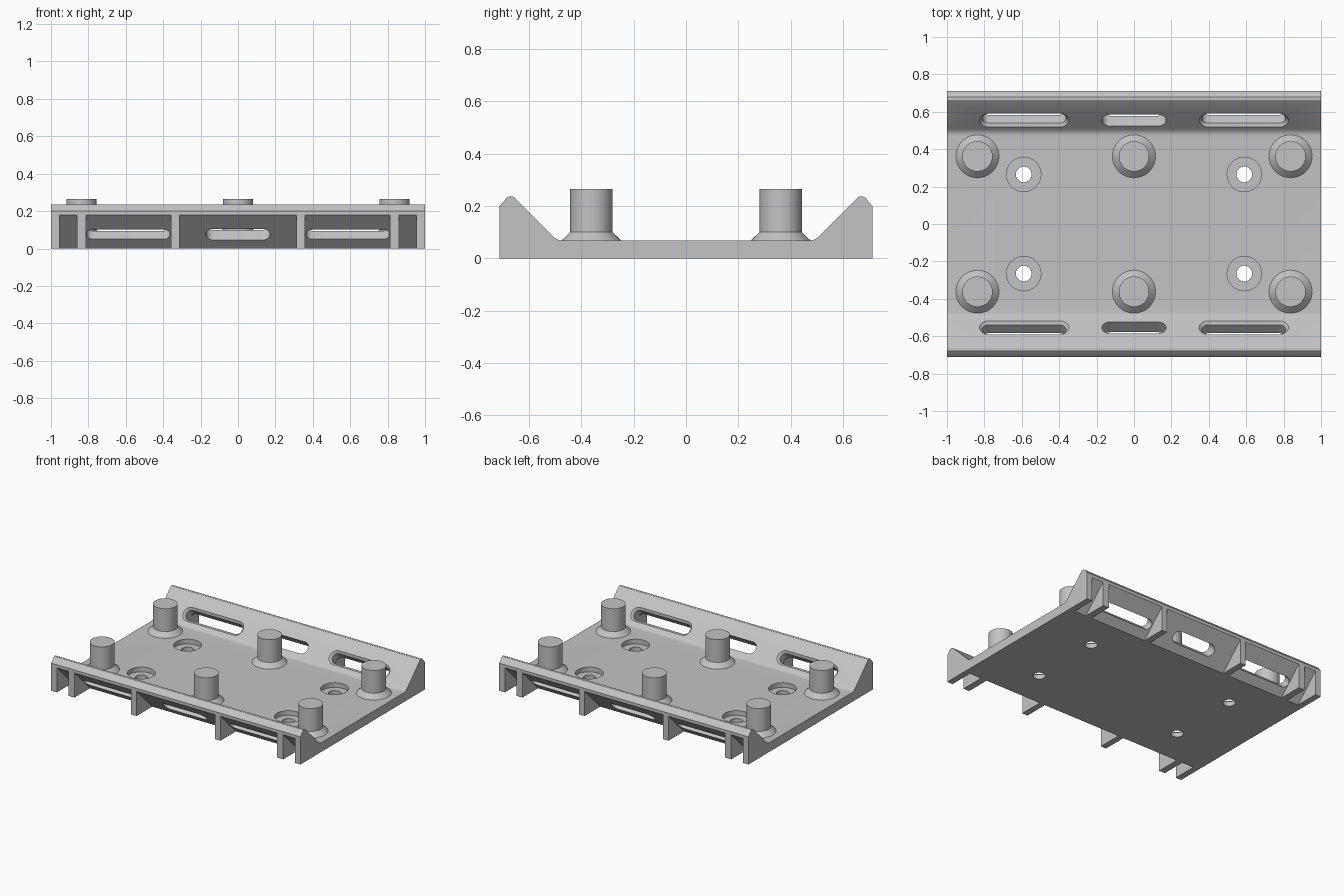
import bpy, bmesh, math
from math import sin, cos, pi
from mathutils import Vector

if "Cube" in bpy.data.objects:
    bpy.data.objects.remove(bpy.data.objects["Cube"])

grey = bpy.data.materials.new("plain grey")
grey.use_nodes = True
grey.diffuse_color = (0.55, 0.55, 0.55, 1)
grey.node_tree.nodes["Principled BSDF"].inputs["Base Color"].default_value = grey.diffuse_color

FLOOR = 0.067      # top of the base plate
SLOPE = 0.424      # inner wall surface: z = |y| - SLOPE
UNDER = 0.534      # outer wall underside: z = |y| - UNDER
R2 = math.sqrt(0.5)


def loft(bm, rings):
    """Closed solid through rings of equal point count."""
    loops = [[bm.verts.new(p) for p in ring] for ring in rings]
    n = len(loops[0])
    faces = [bm.faces.new(loops[0]), bm.faces.new(loops[-1])]
    for a, b in zip(loops, loops[1:]):
        for i in range(n):
            j = (i + 1) % n
            faces.append(bm.faces.new((a[i], a[j], b[j], b[i])))
    bmesh.ops.recalc_face_normals(bm, faces=faces)


def finish(bm, name):
    mesh = bpy.data.meshes.new(name)
    bm.to_mesh(mesh)
    bm.free()
    mesh.materials.append(grey)
    ob = bpy.data.objects.new(name, mesh)
    bpy.context.collection.objects.link(ob)
    return ob


def extrude_x(bm, profile, x0, x1):
    loft(bm, [[(x, y, z) for y, z in profile] for x in (x0, x1)])


def lathe(bm, x, y, steps, n=48):
    loft(bm, [[(x + r * cos(2 * pi * i / n), y + r * sin(2 * pi * i / n), z)
               for i in range(n)] for r, z in steps])


def slot(bm, x, side, sections, n=16):
    """Rounded slot square to the sloped wall; sections are (half length, half width, height)."""
    centre = Vector((x, side * 0.554, 0.554 - SLOPE))
    along = Vector((0, side * R2, R2))
    normal = Vector((0, -side * R2, R2))
    rings = []
    for length, width, height in sections:
        ring = []
        for end in (0, 1):
            cx = (length - width) * (1 - 2 * end)
            for i in range(n + 1):
                a = -pi / 2 + pi * end + pi * i / n
                ring.append(centre + Vector((cx + width * cos(a), 0, 0))
                            + along * width * sin(a) + normal * height)
        rings.append(ring)
    loft(bm, rings)


def cut(target, bm, name):
    cutter = finish(bm, name)
    cutter.hide_render = True
    mod = target.modifiers.new(name, 'BOOLEAN')
    mod.operation = 'DIFFERENCE'
    mod.solver = 'EXACT'
    mod.object = cutter
    bpy.context.view_layer.objects.active = target
    bpy.ops.object.modifier_apply(modifier=name)
    bpy.data.objects.remove(cutter)


def smooth(ob):
    bpy.ops.object.select_all(action='DESELECT')
    ob.select_set(True)
    bpy.context.view_layer.objects.active = ob
    bpy.ops.object.shade_smooth_by_angle(angle=math.radians(30))


# Tray: base plate and two sloped walls with a filleted foot
fillet = 0.05
start = SLOPE + FLOOR - fillet * math.tan(pi / 8)
half = [(start + fillet * sin(a), FLOOR + fillet * (1 - cos(a)))
        for a in (pi / 4 * i / 6 for i in range(7))]
half += [(0.656, 0.232), (0.662, 0.236), (0.678, 0.236), (0.684, 0.232), (0.712, 0.2), (0.712, 0)]
profile = half + [(-y, z) for y, z in reversed(half)]
bm = bmesh.new()
extrude_x(bm, profile, -1, 1)
tray = finish(bm, "tray")

# Pockets between the outer ribs, and stepped screw holes
bm = bmesh.new()
wedge = [(UNDER - 0.02, -0.02), (0.75, 0.75 - UNDER), (0.75, -0.02)]
for side in (-1, 1):
    edge = [(side * y, z) for y, z in wedge]
    extrude_x(bm, edge, -0.314, 0.314)
    for s in (-1, 1):
        extrude_x(bm, edge, s * 0.358, s * 0.813)
        extrude_x(bm, edge, s * 0.861, s * 0.955)
        lathe(bm, s * 0.59, side * 0.265,
              [(0.042, -0.02), (0.042, 0.033), (0.092, 0.033), (0.092, 0.1)])
cut(tray, bm, "pocket_cutter")

# Slots through the sloped walls, the long ones with a chamfered rim
bm = bmesh.new()
for side in (-1, 1):
    slot(bm, 0, side, [(0.172, 0.043, -0.1), (0.172, 0.043, 0.03)])
    for s in (-1, 1):
        slot(bm, s * 0.587, side, [(0.224, 0.036, -0.084), (0.224, 0.036, -0.015),
                                   (0.239, 0.051, 0), (0.249, 0.061, 0.01)])
cut(tray, bm, "slot_cutter")
smooth(tray)

# Pegs with flared feet
for row, side in (("front", -1), ("back", 1)):
    for place, x in (("right", -0.837), ("middle", 0), ("left", 0.837)):
        bm = bmesh.new()
        lathe(bm, x, side * 0.362,
              [(0.115, FLOOR - 0.01), (0.115, FLOOR), (0.081, 0.1), (0.081, 0.265)])
        smooth(finish(bm, f"{row}_{place}_peg"))
